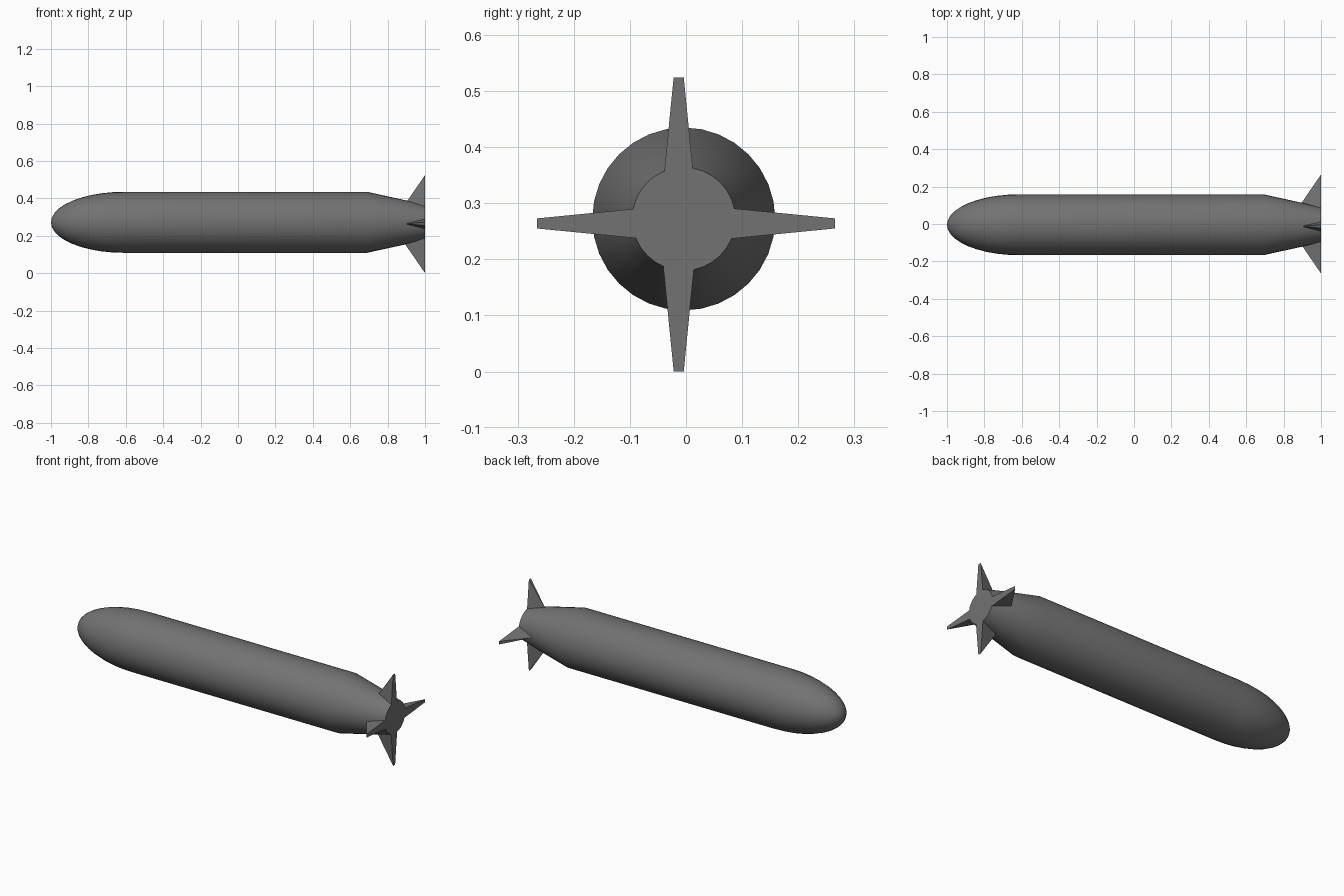
import bpy, bmesh, math

if "Cube" in bpy.data.objects:
    bpy.data.objects.remove(bpy.data.objects["Cube"])

CY, CZ, R = -0.004, 0.272, 0.163   # hull axis and radius
N = 32

grey = bpy.data.materials.new("dark_grey")
grey.diffuse_color = (0.17, 0.17, 0.17, 1)
grey.use_nodes = True
grey.node_tree.nodes["Principled BSDF"].inputs["Base Color"].default_value = grey.diffuse_color


def finish(name, bm, angle):
    bmesh.ops.recalc_face_normals(bm, faces=bm.faces)
    me = bpy.data.meshes.new(name)
    bm.to_mesh(me)
    bm.free()
    me.materials.append(grey)
    ob = bpy.data.objects.new(name, me)
    bpy.context.collection.objects.link(ob)
    bpy.ops.object.select_all(action='DESELECT')
    ob.select_set(True)
    bpy.context.view_layer.objects.active = ob
    bpy.ops.object.shade_smooth_by_angle(angle=math.radians(angle))
    return ob


# Hull: elliptical nose, straight tube, tapered tail with flat end
nose = [(-0.61 - 0.39 * math.cos(t), R * math.sin(t))
        for t in (math.pi / 2 * i / 10 for i in range(11))]
profile = nose + [(0.69, R), (0.9, 0.117), (1.0, 0.092), (1.0, 0.0)]
bm = bmesh.new()
verts = [bm.verts.new((x, CY, CZ + r)) for x, r in profile]
edges = [bm.edges.new(p) for p in zip(verts, verts[1:])]
bmesh.ops.spin(bm, geom=verts + edges, cent=(0, CY, CZ), axis=(1, 0, 0),
               angle=2 * math.pi, steps=N, use_duplicate=False)
bmesh.ops.remove_doubles(bm, verts=bm.verts, dist=0.0005)
finish("hull", bm, 40)


# Fins: swept wedges, thin in front, thick at the rear and the root
def fin(name, point):
    bm = bmesh.new()
    lead = [bm.verts.new(point(0.86, 0.05, 0)),
            bm.verts.new(point(0.90, 0.117, 0))]
    rows = [[bm.verts.new(point(1.0, d, s * w)) for s in (-1, 1)]
            for d, w in ((0.05, 0.03), (0.262, 0.009))]
    (a, b), (c, d) = rows
    for f in ((lead[0], lead[1], c, a), (lead[0], b, d, lead[1]),
              (a, c, d, b), (lead[1], d, c), (lead[0], a, b)):
        bm.faces.new(f)
    finish(name, bm, 30)


for side, word in ((1, "upper"), (-1, "lower")):
    fin(word + "_fin", lambda x, d, w: (x, -0.013 + w, 0.2625 + side * d))
for side, word in ((1, "left"), (-1, "right")):
    fin(word + "_fin", lambda x, d, w: (x, side * d * 1.012, 0.264 + w))
